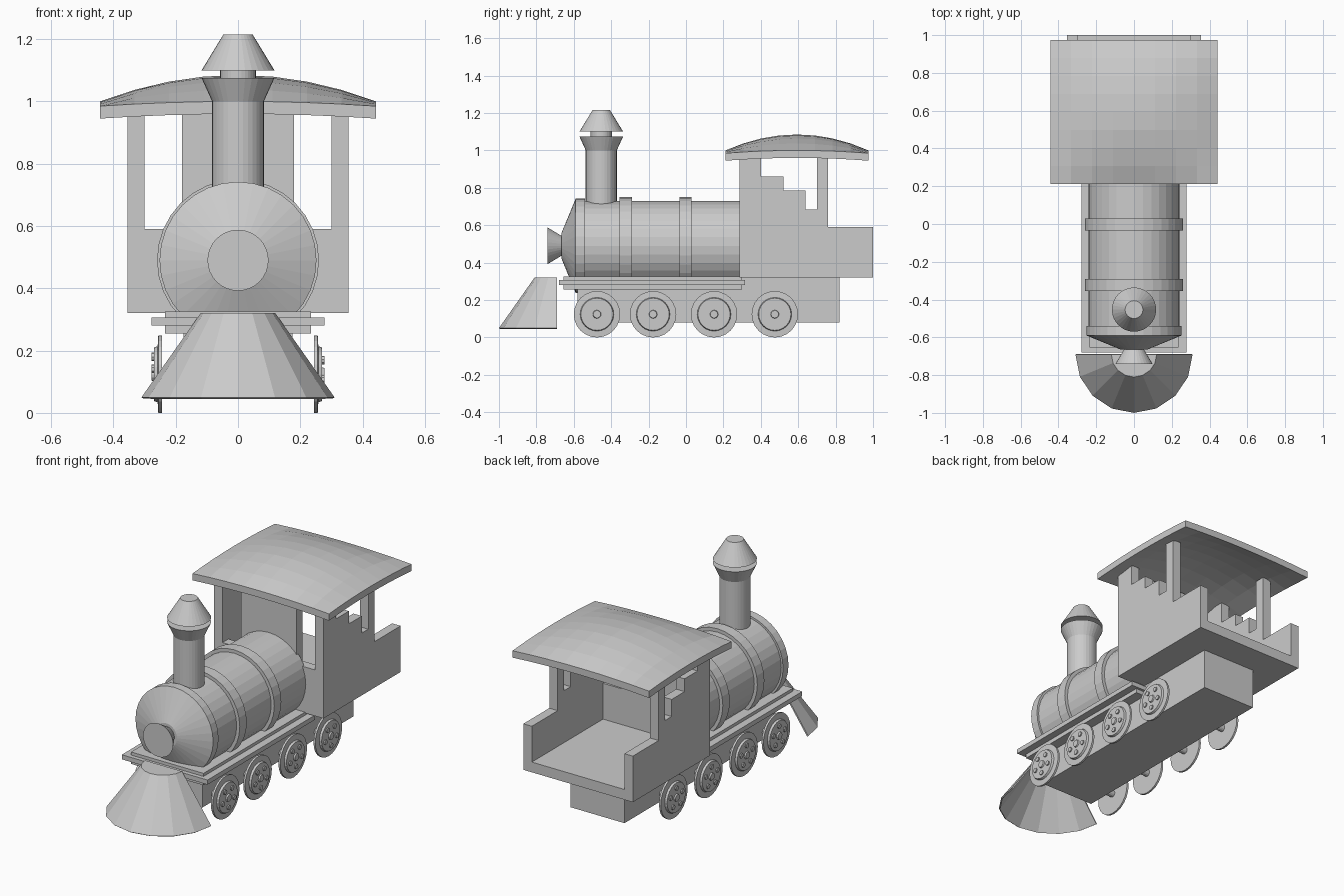
import bpy, bmesh, math
from mathutils import Matrix, Vector

cube = bpy.data.objects.get("Cube")
if cube:
    bpy.data.objects.remove(cube)

GREY = (0.6, 0.6, 0.6, 1)
paint = bpy.data.materials.new("plain_grey")
paint.use_nodes = True
paint.diffuse_color = GREY
paint.node_tree.nodes["Principled BSDF"].inputs["Base Color"].default_value = GREY


def finish(name, bm):
    bmesh.ops.recalc_face_normals(bm, faces=bm.faces[:])
    mesh = bpy.data.meshes.new(name)
    bm.to_mesh(mesh)
    bm.free()
    mesh.materials.append(paint)
    obj = bpy.data.objects.new(name, mesh)
    bpy.context.collection.objects.link(obj)
    return obj


def box(name, x, y, z):
    """Box from (low, high) pairs."""
    bm = bmesh.new()
    bmesh.ops.create_cube(bm, size=1)
    for v in bm.verts:
        v.co = Vector([(a + b) / 2 + c * (b - a) for c, (a, b) in zip(v.co, (x, y, z))])
    return finish(name, bm)


def prism(name, outline, place, shift):
    """Extrude a flat outline; place maps a 2D point into space."""
    bm = bmesh.new()
    face = bm.faces.new([bm.verts.new(place(*p)) for p in outline])
    out = bmesh.ops.extrude_face_region(bm, geom=[face])
    bmesh.ops.translate(bm, vec=shift, verts=[g for g in out["geom"] if isinstance(g, bmesh.types.BMVert)])
    return finish(name, bm)


def add_lathe(bm, profile, matrix, sides):
    """Turn (radius, height) pairs around local z and cap both ends."""
    rings = []
    for r, h in profile:
        rings.append([bm.verts.new(matrix @ Vector((r * math.cos(a), r * math.sin(a), h)))
                      for a in (math.tau * i / sides for i in range(sides))])
    for low, high in zip(rings, rings[1:]):
        for i in range(sides):
            j = (i + 1) % sides
            bm.faces.new((low[i], low[j], high[j], high[i]))
    bm.faces.new(rings[0])
    bm.faces.new(rings[-1])


def lathe(name, profile, matrix, sides=32):
    bm = bmesh.new()
    add_lathe(bm, profile, matrix, sides)
    return finish(name, bm)


# Boiler, bands, nose and lamp, turned along y
along_y = Matrix.Translation((0, 0, 0.49)) @ Matrix.Rotation(-math.pi / 2, 4, "X")
lathe("boiler", [(0.24, -0.56), (0.24, 0.3)], along_y)
for name, r, start, end in (("rear_band", 0.26, -0.035, 0.03), ("middle_band", 0.26, -0.355, -0.29)):
    lathe(name, [(r, start), (r, end)], along_y)
lathe("boiler_nose", [(0.07, -0.665), (0.252, -0.59), (0.252, -0.54)], along_y)
lathe("headlamp", [(0.098, -0.74), (0.05, -0.66)], along_y)

# Chimney
upright = Matrix.Translation((0, -0.453, 0))
lathe("chimney", [(0.083, 0.65), (0.083, 1.0), (0.117, 1.075)], upright)
lathe("chimney_neck", [(0.057, 1.07), (0.057, 1.105)], upright)
lathe("chimney_cap", [(0.117, 1.1), (0.047, 1.215)], upright)

# Chassis and running boards
box("chassis", (-0.175, 0.175), (-0.58, 0.82), (0.08, 0.32))
box("platform", (-0.235, 0.235), (-0.655, 0.3), (0.255, 0.325))
box("running_board", (-0.278, 0.278), (-0.68, 0.315), (0.28, 0.307))

# Hollow half-cone plough at the front
bm = bmesh.new()
angles = [math.pi + math.pi * i / 8 for i in range(9)]
top, bottom = [[bm.verts.new((r * math.cos(a), -0.69 + r * math.sin(a), z)) for a in angles]
               for r, z in ((0.12, 0.32), (0.31, 0.05))]
for i in range(8):
    bm.faces.new((bottom[i], bottom[i + 1], top[i + 1], top[i]))
bm.faces.new(top)
plough = finish("plough", bm)
shell = plough.modifiers.new("shell", "SOLIDIFY")
shell.thickness = 0.008
shell.offset = -1

# Wheels with hubs and bolts, joined by axles
for n, y in enumerate((-0.476, -0.176, 0.15, 0.475), 1):
    for side, turn in (("left", 1), ("right", -1)):
        centre = Matrix.Translation((0, y, 0.124)) @ Matrix.Rotation(turn * math.pi / 2, 4, "Y")
        bm = bmesh.new()
        add_lathe(bm, [(0.124, 0.244), (0.124, 0.256), (0.09, 0.258), (0.086, 0.27)], centre, 24)
        add_lathe(bm, [(0.024, 0.265), (0.02, 0.278)], centre, 12)
        for k in range(5):
            spot = centre @ Matrix.Rotation(math.tau * k / 5, 4, "Z") @ Matrix.Translation((0.056, 0, 0))
            add_lathe(bm, [(0.014, 0.265), (0.014, 0.277)], spot, 8)
        finish(f"{side}_wheel_{n}", bm)
    axle = Matrix.Translation((0, y, 0.124)) @ Matrix.Rotation(math.pi / 2, 4, "Y")
    lathe(f"axle_{n}", [(0.02, -0.25), (0.02, 0.25)], axle, 12)

# Cab with stepped side windows, front windows and an open back
side_outline = [(0.285, 0.32), (1, 0.32), (1, 0.59), (0.76, 0.59), (0.76, 0.99), (0.7, 0.99),
                (0.7, 0.685), (0.64, 0.685), (0.64, 0.785), (0.52, 0.785), (0.52, 0.86),
                (0.4, 0.86), (0.4, 0.985), (0.285, 0.985)]
for side, s in (("left", 1), ("right", -1)):
    prism(f"cab_{side}_wall", side_outline, lambda y, z: (s * 0.355, y, z), (-s * 0.055, 0, 0))
half = [(0.3, 0.32), (0.3, 0.59), (0.18, 0.59), (0.18, 0.988)]
front_outline = half + [(-x, z) for x, z in reversed(half)]
prism("cab_front_wall", front_outline, lambda x, z: (x, 0.285, z), (0, 0.055, 0))
box("cab_floor", (-0.3, 0.3), (0.285, 1), (0.32, 0.38))

# Domed roof
bm = bmesh.new()
bmesh.ops.create_grid(bm, x_segments=8, y_segments=8, size=1)
for v in bm.verts:
    u, w = v.co.x, v.co.y
    a, b = 1 - u * u, 1 - w * w
    v.co = (0.443 * u, 0.593 + 0.382 * w, 0.985 + 0.015 * (a + b) + 0.07 * a * b)
out = bmesh.ops.extrude_face_region(bm, geom=bm.faces[:])
bmesh.ops.translate(bm, vec=(0, 0, -0.04), verts=[g for g in out["geom"] if isinstance(g, bmesh.types.BMVert)])
finish("roof", bm)
